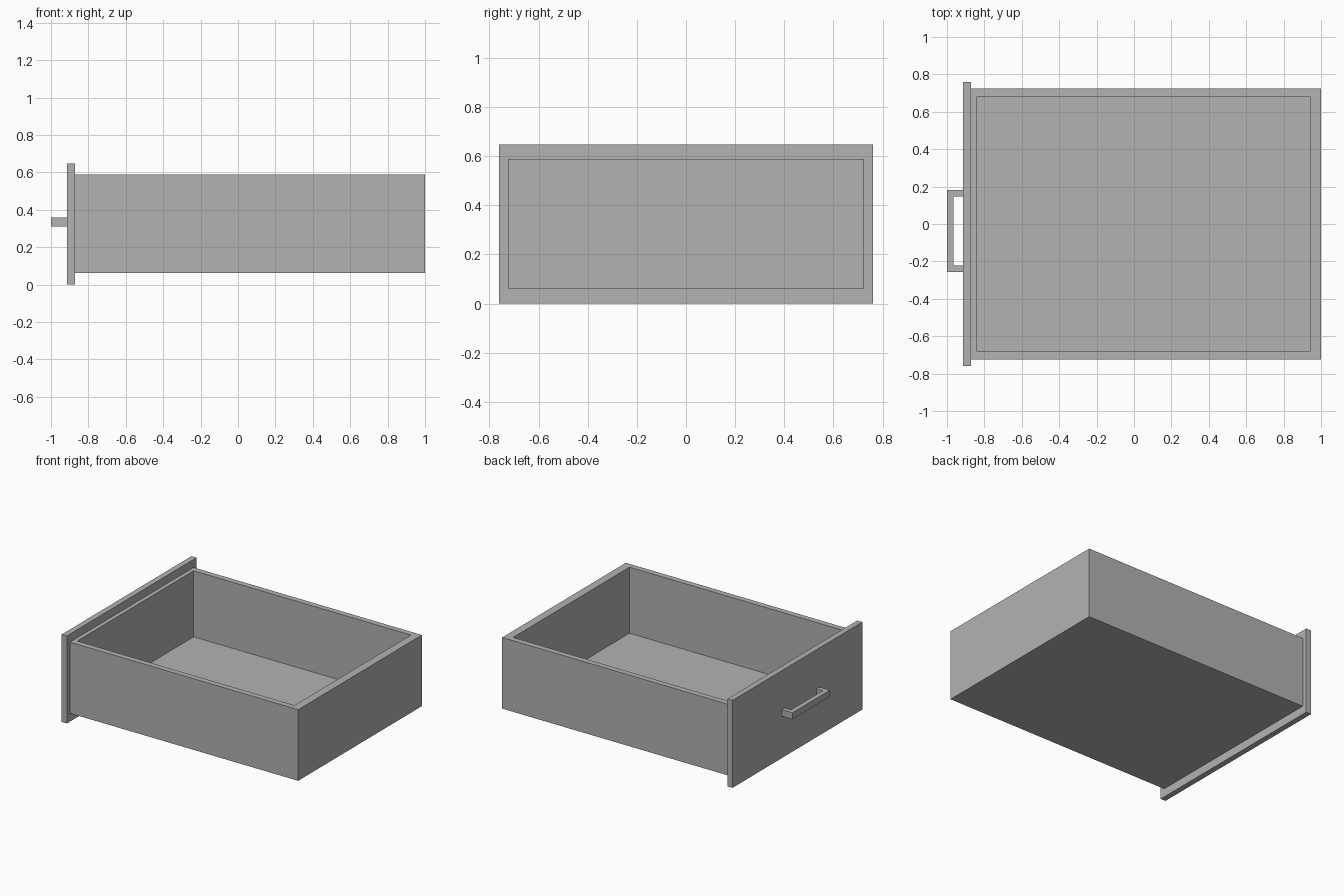
import bpy
import bmesh

cube = bpy.data.objects.get("Cube")
if cube:
    bpy.data.objects.remove(cube)

GREY = (0.448, 0.448, 0.448, 1.0)
grey = bpy.data.materials.new("plain grey")
grey.use_nodes = True
grey.diffuse_color = GREY
grey.node_tree.nodes["Principled BSDF"].inputs["Base Color"].default_value = GREY


def finish(name, bm):
    """Turn a bmesh into a named grey object."""
    bmesh.ops.recalc_face_normals(bm, faces=bm.faces)
    mesh = bpy.data.meshes.new(name)
    bm.to_mesh(mesh)
    bm.free()
    mesh.materials.append(grey)
    obj = bpy.data.objects.new(name, mesh)
    bpy.context.collection.objects.link(obj)
    return obj


def rect(x0, x1, y0, y1):
    return [(x0, y0), (x1, y0), (x1, y1), (x0, y1)]


def prism(name, outline, z0, z1):
    """Extrude a flat outline upwards from z0 to z1."""
    bm = bmesh.new()
    base = bm.faces.new([bm.verts.new((x, y, z0)) for x, y in outline])
    ext = bmesh.ops.extrude_face_region(bm, geom=[base], use_keep_orig=True)
    top = [v for v in ext["geom"] if isinstance(v, bmesh.types.BMVert)]
    bmesh.ops.translate(bm, verts=top, vec=(0, 0, z1 - z0))
    return finish(name, bm)


def frame(name, outer, inner, z0, z1):
    """Hollow four-sided wall between two outlines, open above and below."""
    bm = bmesh.new()
    loops = [[bm.verts.new((x, y, z)) for x, y in o]
             for o, z in ((outer, z0), (outer, z1), (inner, z1), (inner, z0))]
    for a, b in zip(loops, loops[1:] + loops[:1]):
        for i in range(4):
            j = (i + 1) % 4
            bm.faces.new((a[i], a[j], b[j], b[i]))
    return finish(name, bm)


# Drawer box: surrounding walls and the floor set flush between them
front_x, panel_x = -0.871, -0.913
bottom, top = 0.062, 0.589
inside = rect(-0.84, 0.94, -0.681, 0.681)
frame("drawer_walls", rect(front_x, 1.0, -0.724, 0.724), inside, bottom, top)
prism("drawer_floor", inside, bottom, bottom + 0.038)

# Face panel, larger than the box
prism("face_panel", rect(panel_x, front_x, -0.76, 0.76), 0.0, 0.648)

# Square-section pull handle
y0, y1, t = -0.257, 0.183, 0.035
grip = -1.0
prism("pull_handle", [
    (panel_x, y0), (grip, y0), (grip, y1), (panel_x, y1),
    (panel_x, y1 - t), (grip + t, y1 - t), (grip + t, y0 + t), (panel_x, y0 + t),
], 0.311, 0.359)
